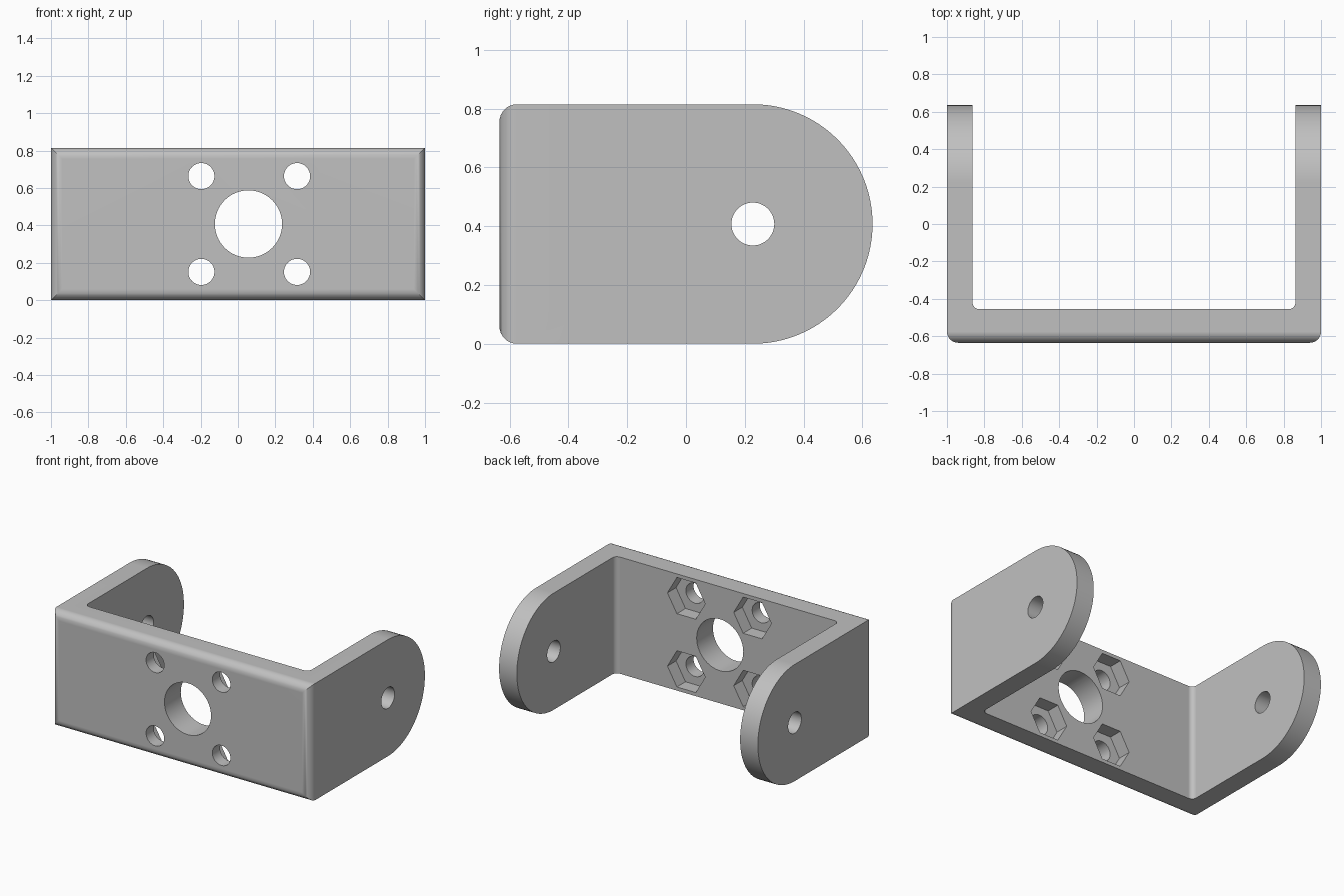
import bpy
import math
from math import cos, sin, pi
from mathutils import Vector

old = bpy.data.objects.get("Cube")
if old:
    bpy.data.objects.remove(old, do_unlink=True)

# Main sizes
HALF_W, HALF_D, HEIGHT = 1.0, 0.635, 0.815
ARM, WEB = 0.863, -0.455          # inner faces of arms and web
ROUND, FILLET = 0.06, 0.035
MID = HEIGHT / 2
PIVOT = HALF_D - MID              # centre of the rounded arm ends


def arc(cx, cy, r, start, end, n):
    """Points on an arc, angles in degrees."""
    angles = [math.radians(start + (end - start) * i / n) for i in range(n + 1)]
    return [(cx + r * cos(a), cy + r * sin(a)) for a in angles]


def circle(cx, cy, r, n=48):
    return arc(cx, cy, r, 0, 360, n)[:-1]


def prism(name, points, axis, low, high):
    """Extrude a closed 2D profile along the x, y or z axis."""
    place = {"x": lambda u, v, w: (w, u, v),
             "y": lambda u, v, w: (u, w, v),
             "z": lambda u, v, w: (u, v, w)}[axis]
    n = len(points)
    verts = [place(u, v, w) for w in (low, high) for u, v in points]
    faces = [list(range(n))[::-1], list(range(n, 2 * n))]
    faces += [(i, (i + 1) % n, n + (i + 1) % n, n + i) for i in range(n)]
    if axis == "y":
        faces = [list(f)[::-1] for f in faces]
    mesh = bpy.data.meshes.new(name)
    mesh.from_pydata(verts, [], faces)
    mesh.update()
    obj = bpy.data.objects.new(name, mesh)
    bpy.context.collection.objects.link(obj)
    return obj


def activate(obj):
    bpy.ops.object.select_all(action="DESELECT")
    obj.select_set(True)
    bpy.context.view_layer.objects.active = obj


def combine(target, tool, operation):
    """Apply a boolean and discard the tool."""
    tool.hide_render = True
    mod = target.modifiers.new("cut", "BOOLEAN")
    mod.operation, mod.solver, mod.object = operation, "EXACT", tool
    activate(target)
    bpy.ops.object.modifier_apply(modifier=mod.name)
    bpy.data.objects.remove(tool, do_unlink=True)


# U-shaped plan with rounded front corners and inner fillets
half = [(0, -HALF_D)]
half += arc(HALF_W - ROUND, -HALF_D + ROUND, ROUND, -90, 0, 8)
half += [(HALF_W, HALF_D), (ARM, HALF_D)]
half += arc(ARM - FILLET, WEB + FILLET, FILLET, 0, -90, 6)
half += [(0, WEB)]
plan = half + [(-x, y) for x, y in half[-2:0:-1]]
bracket = prism("bracket", plan, "z", -0.1, HEIGHT + 0.1)

# Side outline: rounded front edges and semicircular arm ends
side = arc(PIVOT, MID, MID, -90, 90, 48)
side += arc(-HALF_D + ROUND, HEIGHT - ROUND, ROUND, 90, 180, 8)
side += arc(-HALF_D + ROUND, ROUND, ROUND, 180, 270, 8)
combine(bracket, prism("side_outline", side, "x", -1.2, 1.2), "INTERSECT")

# Pivot hole through both arms
combine(bracket, prism("pivot_hole", circle(PIVOT, MID, 0.073), "x", -1.2, 1.2), "DIFFERENCE")

# Large centre hole, four screw holes and their hexagonal nut pockets
CENTRE, SPAN = 0.06, 0.256
combine(bracket, prism("centre_hole", circle(CENTRE - 0.004, MID, 0.18, 64), "y", -0.8, -0.3), "DIFFERENCE")
for sx in (-1, 1):
    for sz in (-1, 1):
        x, z = CENTRE + sx * SPAN, MID + sz * SPAN
        combine(bracket, prism("nut_pocket", circle(x, z, 0.146, 6), "y", WEB - 0.095, -0.3), "DIFFERENCE")
        combine(bracket, prism("screw_hole", circle(x, z, 0.07, 32), "y", -0.8, -0.3), "DIFFERENCE")

# Plain grey material
grey = bpy.data.materials.new("grey")
grey.use_nodes = True
colour = (0.53, 0.53, 0.53, 1)
grey.diffuse_color = colour
grey.node_tree.nodes["Principled BSDF"].inputs["Base Color"].default_value = colour
bracket.data.materials.clear()
bracket.data.materials.append(grey)
for poly in bracket.data.polygons:
    poly.material_index = 0

# Smooth curves, crisp edges
activate(bracket)
bpy.ops.object.shade_smooth_by_angle(angle=math.radians(30))
weighted = bracket.modifiers.new("weighted_normals", "WEIGHTED_NORMAL")
weighted.keep_sharp = True
